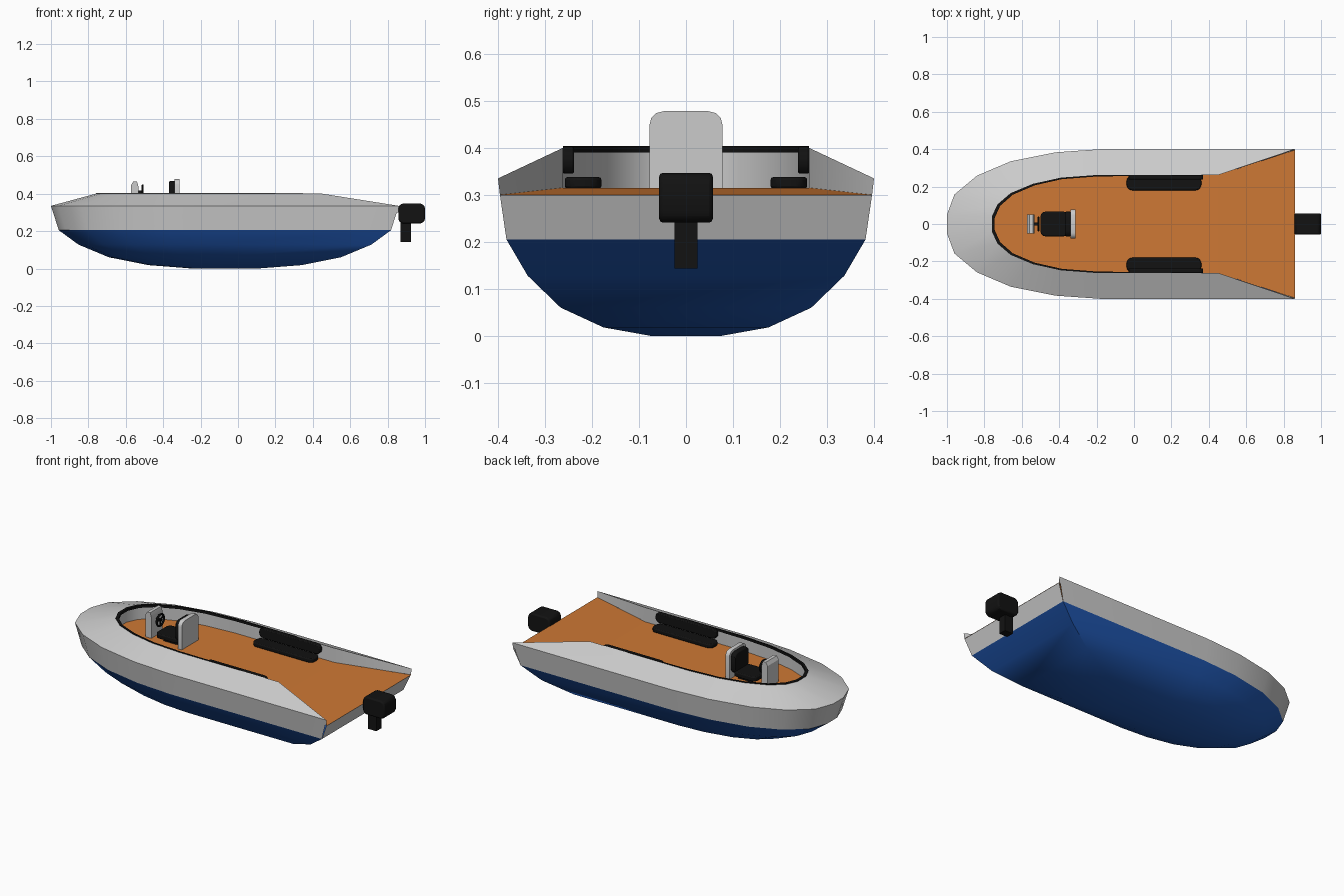
import bpy, bmesh, math
from mathutils import Matrix

if "Cube" in bpy.data.objects:
    bpy.data.objects.remove(bpy.data.objects["Cube"])


def material(name, rgb):
    m = bpy.data.materials.new(name)
    m.diffuse_color = (*rgb, 1)
    m.use_nodes = True
    m.node_tree.nodes["Principled BSDF"].inputs["Base Color"].default_value = m.diffuse_color
    return m


BLUE = material("blue_paint", (0.015, 0.1, 0.46))
ORANGE = material("orange_deck", (0.62, 0.19, 0.035))
BLACK = material("black_rubber", (0.006, 0.006, 0.006))


def finish(name, bm, mat=None, angle=30):
    bmesh.ops.remove_doubles(bm, verts=bm.verts, dist=0.0001)
    bmesh.ops.recalc_face_normals(bm, faces=bm.faces)
    me = bpy.data.meshes.new(name)
    bm.to_mesh(me)
    bm.free()
    ob = bpy.data.objects.new(name, me)
    bpy.context.collection.objects.link(ob)
    if mat:
        me.materials.append(mat)
    bpy.ops.object.select_all(action='DESELECT')
    ob.select_set(True)
    bpy.context.view_layer.objects.active = ob
    if angle:
        bpy.ops.object.shade_smooth_by_angle(angle=math.radians(angle))
    return ob


def loft(bm, rings, closed=False):
    rows = [[bm.verts.new(p) for p in r] for r in rings]
    n = len(rows[0])
    for a, b in zip(rows, rows[1:]):
        for i in range(n if closed else n - 1):
            j = (i + 1) % n
            bm.faces.new((a[i], a[j], b[j], b[i]))
    return rows


def slab(name, x, y, z, mat=None, axis=2, r=0.0, segs=3, top_only=False, soft=0.0):
    """Box between limits; edges along one axis rounded by r, rims softened."""
    lim = (x, y, z)
    mid = [sum(l) / 2 for l in lim]
    bm = bmesh.new()
    bmesh.ops.create_cube(bm, size=1, matrix=Matrix.Translation(mid) @ Matrix.Diagonal(
        (*[l[1] - l[0] for l in lim], 1)))
    if r:
        edges = [e for e in bm.edges
                 if abs(e.verts[0].co[axis] - e.verts[1].co[axis]) > 1e-4
                 and (not top_only or e.verts[0].co.z > mid[2])]
        bmesh.ops.bevel(bm, geom=edges, offset=r, segments=segs, profile=0.5, affect='EDGES')
    ob = finish(name, bm, mat)
    if soft:
        b = ob.modifiers.new("soft_rim", 'BEVEL')
        b.width, b.segments, b.limit_method = soft, 2, 'ANGLE'
    return ob


# Half outlines, bow to stern
RIM = [(-1, .05), (-.96, .158), (-.84, .258), (-.66, .335), (-.42, .383), (-.18, .4), (.86, .4)]
WELL = [(-.76, .04), (-.73, .105), (-.66, .165), (-.54, .215), (-.39, .248), (-.2, .262), (.45, .262)]
CX = -0.07


def ring(half, z, s=1.0):
    pts = [(CX + (x - CX) * s, y * s, z) for x, y in half]
    return [(x, -y, z) for x, y, z in reversed(pts)] + pts


# Blue hull bottom: the outline shrinking towards the keel
bm = bmesh.new()
levels = [(.205, 1), (.128, .882), (.06, .698), (.018, .46), (0.0, .197)]
rows = loft(bm, [ring(RIM, z, s / 1.047) for z, s in levels], True)
bm.faces.new(rows[-1])
finish("hull_bottom", bm, BLUE)

# Grey hull sides, gunwale, inner wall and transom
water, rim = ring(RIM, .205, 1 / 1.047), ring(RIM, .335)
top, low = ring(WELL, .4), ring(WELL, .315)
bm = bmesh.new()
loft(bm, [water, rim, top, low])
for s, k in ((-1, 0), (1, -1)):
    corner = (.858, s * .396, .3)
    for tri in ((top[k], rim[k], corner), (top[k], corner, low[k])):
        bm.faces.new([bm.verts.new(p) for p in tri])
bm.faces.new([bm.verts.new(p) for p in
              (water[0], water[-1], (.858, .396, .3), (.858, -.396, .3))])
finish("hull_sides", bm)

# Orange deck: flat well plus sloping stern ramp
bm = bmesh.new()
deck = [bm.verts.new(p) for p in low]
bm.faces.new(deck)
aft = [bm.verts.new((.86, y, .3)) for y in (-.396, .396)]
bm.faces.new((deck[0], deck[-1], aft[1], aft[0]))
finish("deck", bm, ORANGE, 0)

# Black trim around the front of the cockpit
bm = bmesh.new()
inner = [(x + .015 * max(0, -x - .2) / .56, y - .008) for x, y in WELL[:-1]] + [(.2, .26)]
outer = WELL[:-1] + [(.2, .262)]
loft(bm, [ring(outer, .396), ring(outer, .404), ring(inner, .404), ring(inner, .39), ring(outer, .39)])
finish("cockpit_trim", bm, BLACK)

# Side benches
for side, s in (("left", -1), ("right", 1)):
    ys = sorted((s * .18, s * .258))
    slab(side + "_bench_seat", (-.04, .36), ys, (.313, .338), BLACK, 2, .03, soft=.006)
    ys = sorted((s * .238, s * .263))
    slab(side + "_bench_back", (-.03, .37), ys, (.345, .403), BLACK, 1, .026, soft=.005)

# Pilot chair
slab("chair_base", (-.46, -.37), (-.04, .04), (.312, .335), BLACK)
slab("chair_cushion", (-.5, -.35), (-.066, .066), (.333, .362), BLACK, 2, .025, soft=.006)
slab("chair_pad", (-.368, -.338), (-.066, .066), (.345, .468), BLACK, 0, .03, soft=.006)
slab("chair_back", (-.34, -.314), (-.078, .078), (.313, .478), None, 0, .03, top_only=True)

# Steering console with a sloping front
bm = bmesh.new()
prof = [(-.572, .313), (-.572, .445), (-.56, .465), (-.54, .465), (-.533, .44), (-.533, .313)]
rows = loft(bm, [[(x, y, z) for x, z in prof] for y in (-.052, .052)], True)
for r in rows:
    bm.faces.new(r)
finish("console", bm, None, 20)

# Steering wheel: rim, spokes and column
bpy.ops.mesh.primitive_torus_add(location=(-.51, 0, .41), rotation=(0, math.pi / 2, 0),
                                 major_radius=.034, minor_radius=.006,
                                 major_segments=20, minor_segments=6)
wheel = bpy.context.object
wheel.name = "steering_wheel"
wheel.data.materials.append(BLACK)
bpy.ops.object.shade_smooth_by_angle()
slab("wheel_column", (-.535, -.505), (-.007, .007), (.403, .417), BLACK)
for i in range(3):
    sp = slab("wheel_spoke", (-.003, .003), (-.004, .004), (0, .034), BLACK)
    sp.location = (-.51, 0, .41)
    sp.rotation_euler.x = math.radians(120 * i + 180)

# Outboard motor
slab("motor_cover", (.857, 1.0), (-.057, .057), (.241, .347), BLACK, 1, .024, 2, soft=.008)
slab("motor_leg", (.87, .925), (-.024, .024), (.143, .25), BLACK)
